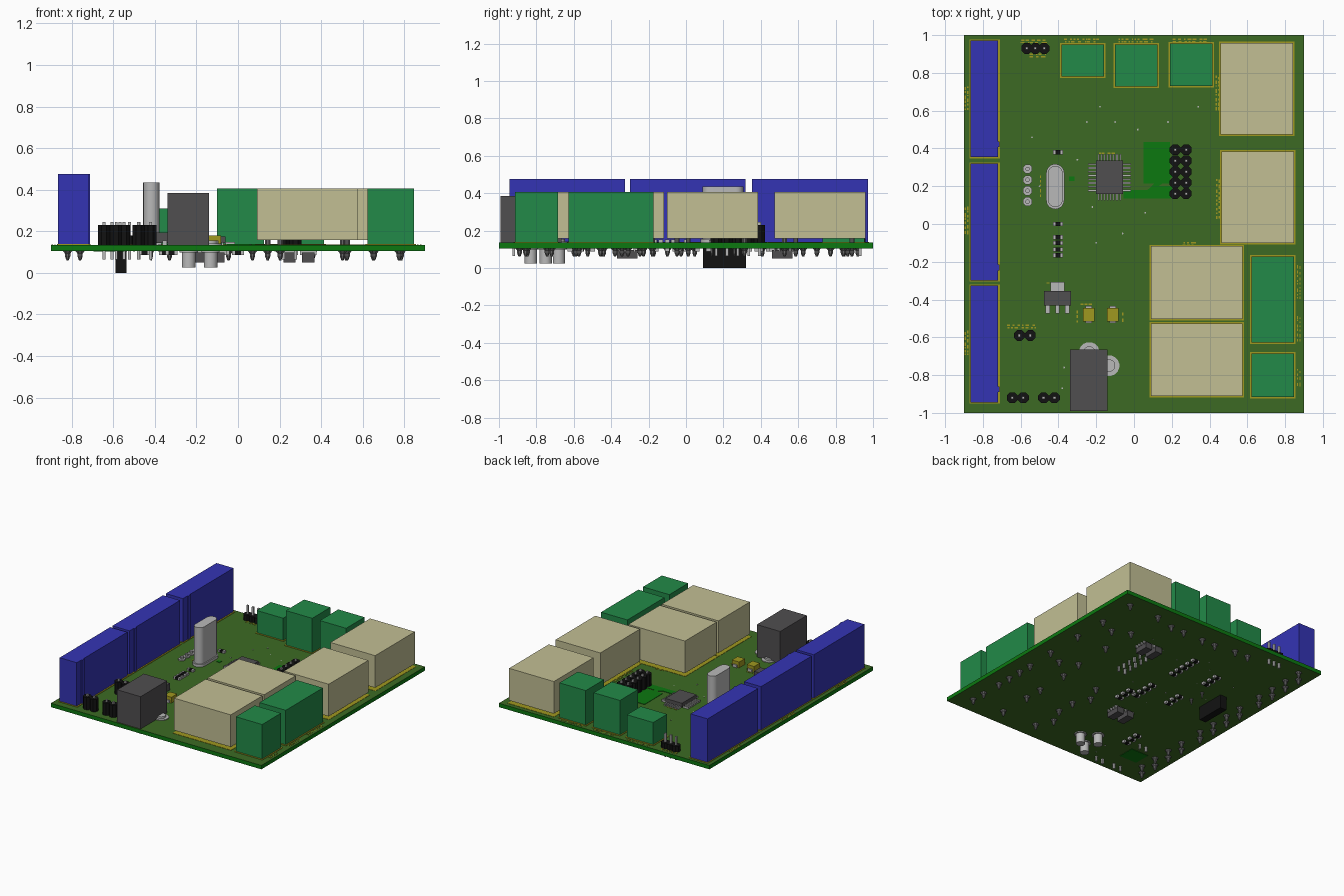
import bpy, bmesh, math, random
from mathutils import Matrix, Vector

random.seed(4)
cube = bpy.data.objects.get("Cube")
if cube:
    bpy.data.objects.remove(cube, do_unlink=True)


def material(name, *rgb):
    linear = [(c / 255 / 12.92) if c < 11 else ((c / 255 + .055) / 1.055) ** 2.4 for c in rgb] + [1]
    m = bpy.data.materials.new(name)
    m.use_nodes = True
    m.diffuse_color = linear
    m.node_tree.nodes["Principled BSDF"].inputs["Base Color"].default_value = linear
    return m


mask = material("solder_mask_olive", 60, 106, 35)
copper = material("board_green", 12, 120, 16)
blue = material("connector_blue", 52, 52, 180)
green = material("terminal_green", 34, 138, 72)
beige = material("relay_beige", 194, 191, 148)
gray = material("dark_gray", 80, 78, 80)
black = material("black_plastic", 18, 18, 18)
silver = material("light_silver", 185, 185, 185)
yellow = material("silkscreen_yellow", 160, 152, 32)
steel = material("pin_gray", 105, 105, 105)

BOTTOM, TOP = .105, .135


class Part:
    """Collects primitives into one mesh object of one colour."""

    def __init__(self, name, mat):
        self.name, self.mat, self.bm = name, mat, bmesh.new()

    def box(self, x, y, w, d, z0=TOP, z1=TOP + .004):
        m = Matrix.Translation((x, y, (z0 + z1) / 2)) @ Matrix.Diagonal((w, d, z1 - z0, 1))
        bmesh.ops.create_cube(self.bm, size=1, matrix=m)
        return self

    def rod(self, x, y, r, z0, z1, sides=8, low=None):
        m = Matrix.Translation((x, y, (z0 + z1) / 2)) @ Matrix.Rotation(math.pi / sides, 4, 'Z')
        bmesh.ops.create_cone(self.bm, cap_ends=True, segments=sides, radius1=r if low is None else low,
                              radius2=r, depth=z1 - z0, matrix=m)
        return self

    def prism(self, points, z0, z1):
        face = self.bm.faces.new([self.bm.verts.new((x, y, z0)) for x, y in points])
        out = bmesh.ops.extrude_face_region(self.bm, geom=[face])
        moved = [v for v in out["geom"] if isinstance(v, bmesh.types.BMVert)]
        bmesh.ops.translate(self.bm, verts=moved, vec=Vector((0, 0, z1 - z0)))
        bmesh.ops.recalc_face_normals(self.bm, faces=self.bm.faces[:])
        return self

    def done(self, smooth=False):
        mesh = bpy.data.meshes.new(self.name)
        self.bm.to_mesh(mesh)
        self.bm.free()
        mesh.materials.append(self.mat)
        ob = bpy.data.objects.new(self.name, mesh)
        bpy.context.collection.objects.link(ob)
        if smooth:
            bpy.ops.object.select_all(action='DESELECT')
            ob.select_set(True)
            bpy.context.view_layer.objects.active = ob
            bpy.ops.object.shade_smooth_by_angle(angle=math.radians(40))
        return ob


# Board: olive faces, bright green edges
board = Part("circuit_board", mask).box(0, 0, 1.8, 2, BOTTOM, TOP).done()
board.data.materials.append(copper)
for face in board.data.polygons:
    face.material_index = 0 if abs(face.normal.z) > .5 else 1

# Shared collections of small details
solder = Part("solder_pins", steel)
thin = Part("header_pins", silver)
silk = Part("silkscreen", yellow)


def solder_pin(x, y, r=.014):
    solder.rod(x, y, r, .08, TOP + .03)
    solder.rod(x, y, r, .06, .08, low=r * .4)
    solder.rod(x, y, r * 1.7, BOTTOM - .012, BOTTOM, low=r)


def silk_text(x, y, w, d):
    """Rows of tiny dashes filling a rectangle."""
    across = w > d
    length, rows = (w, max(1, round(d / .013))) if across else (d, max(1, round(w / .013)))
    for row in range(rows):
        t = -length / 2
        while t < length / 2:
            dash = random.uniform(.006, .02)
            s = (row - (rows - 1) / 2) * .013
            if across:
                silk.box(x + t, y + s, dash, .007, TOP, TOP + .002)
            else:
                silk.box(x + s, y + t, .007, dash, TOP, TOP + .002)
            t += dash + random.uniform(.006, .016)


# Tall blue connectors along one edge, each with a rib and staggered pins
for i, y in enumerate((-.635, .01, .663)):
    p = Part(f"blue_connector_{i + 1}", blue).box(-.792, y, .146, .618, TOP, .475)
    p.box(-.718, y - .24, .012, .03, TOP, .475).done()
    silk.box(-.79, y, .162, .63)
    for k in range(8):
        solder_pin(-.76 if k % 2 else -.82, y + (k - 3.5) * .073)
    silk_text(-.887, y + .01, .026, .13)

# Relays raised slightly on their pins
for i, (x, y, upright) in enumerate(((.65, .717, 1), (.655, .142, 1), (.333, -.31, 0), (.333, -.718, 0))):
    w, d = (.383, .485) if upright else (.485, .385)
    Part(f"relay_{i + 1}", beige).box(x, y, w, d, .157, .405).done()
    silk.box(x, y, w + .015, d + .015, TOP, TOP + .002)
    for u, v in ((-.19, 0), (-.13, .13), (-.13, -.13), (.17, .13), (.17, -.13)):
        solder_pin(x + (v if upright else u), y + (u if upright else v))

# Green screw terminals
terminals = ((-.272, .865, .225, .17, .31), (.012, .84, .225, .222, .405), (.302, .842, .225, .225, .405),
             (.735, -.4, .225, .455, .405), (.735, -.8, .225, .23, .405))
for i, (x, y, w, d, top) in enumerate(terminals):
    Part(f"green_terminal_{i + 1}", green).box(x, y, w, d, TOP, top).done()
    silk.box(x, y, w + .016, d + .016)
    count = 4 if d > .4 else 2
    for k in range(count):
        s = (k - (count - 1) / 2) * .115
        solder_pin(x + (.04 if x > .5 else s), y + (s if x > .5 else 0))
    if x < .5:
        silk_text(x, .972, .18, .024)

# Silkscreen labels
for label in ((-.525, .967, .13, .03), (-.5, .892, .09, .02), (.442, .7, .026, .18), (.445, .14, .03, .21),
              (.3, -.105, .07, .02), (.345, -.515, .14, .02), (-.59, -.543, .15, .03), (.872, -.3, .03, .18),
              (.872, -.55, .03, .13), (.872, -.81, .03, .08), (-.41, -.312, .09, .014), (-.24, -.425, .07, .014),
              (-.3, -.48, .014, .07), (-.06, -.48, .014, .06), (-.495, .2, .014, .1), (-.13, .375, .1, .014)):
    silk_text(*label)

# Exposed copper on both sides
pour = Part("copper_pour", copper)
pour.box(.12, .325, .14, .22, TOP, TOP + .003).box(.07, .158, .25, .045, TOP, TOP + .003)
pour.prism([(.06, .17), (.12, .225), (.2, .29), (.2, .25), (.13, .2), (.2, .2), (.2, .17)], TOP, TOP + .003)
pour.box(-.33, .24, .03, .025).box(-.62, -.74, .15, .13, BOTTOM - .003, BOTTOM).done()

# Power jack with three silver lugs
Part("power_jack", gray).box(-.24, -.828, .2, .325, TOP, .385).done()
lugs = Part("jack_lugs", silver)
for x, y in ((-.132, -.75), (-.237, -.68), (-.237, -.83)):
    lugs.rod(x, y, .033, .025, TOP + .02, 16)
    lugs.rod(x, y, .055, TOP, TOP + .006, 16).rod(x, y, .045, BOTTOM - .006, BOTTOM, 16)
lugs.done(smooth=True)


# Crystal can with a base rim
def stadium(r, half):
    arc = [(r * math.cos(a * math.pi / 10), r * math.sin(a * math.pi / 10)) for a in range(11)]
    return [(-.417 + x, .198 + half + y) for x, y in arc] + [(-.417 - x, .198 - half - y) for x, y in arc]


can = Part("crystal_can", silver).prism(stadium(.039, .07), TOP, .435)
can.prism(stadium(.048, .072), TOP, TOP + .02).done(smooth=True)
for side in (-1, 1):
    solder_pin(-.417, .198 + side * .06, .008)

# Pin headers made of octagonal cells
headers = Part("pin_headers", black)


def header(x, y, nx, ny, top, pitch=.058):
    for i in range(nx):
        for j in range(ny):
            px, py = x + (i - (nx - 1) / 2) * pitch, y + (j - (ny - 1) / 2) * pitch
            headers.rod(px, py, .0312, TOP, top)
            thin.box(px, py, .014, .014, .065, max(top + .012, .245))


header(-.615, -.92, 2, 1, .23)
header(-.45, -.92, 2, 1, .23)
header(-.578, -.59, 2, 1, .23)
header(-.522, .93, 3, 1, .18, .046)
header(.247, .277, 2, 5, .23)
headers.done()

# Socket below the board, its soldered pins showing above
Part("lower_socket", black).box(-.563, .205, .055, .23, 0, BOTTOM).done()
for k in range(4):
    thin.rod(-.563, .118 + k * .058, .026, TOP, TOP + .008).rod(-.563, .118 + k * .058, .012, TOP, TOP + .025)

# Quad flat chip with leads on four sides
Part("main_chip", gray).box(-.13, .247, .142, .178, TOP + .008, .175).done()
leads = Part("chip_leads", silver)
for k in range(8):
    for side in (-1, 1):
        leads.box(-.13 + side * .092, .247 + (k - 3.5) * .02, .045, .009, TOP, TOP + .014)
        leads.box(-.13 + (k - 3.5) * .016, .247 + side * .105, .008, .036, TOP, TOP + .014)

# Voltage regulator with tab and three legs
Part("regulator", gray).box(-.405, -.393, .142, .076, TOP + .008, .195).done()
leads.box(-.405, -.335, .075, .055, TOP, TOP + .025)
for k in (-1, 0, 1):
    leads.box(-.405 + k * .052, -.45, .022, .045, TOP, TOP + .02)

# Yellow capacitors
caps = Part("yellow_capacitors", yellow)
for x in (-.24, -.112):
    caps.box(x, -.48, .062, .07, TOP, .18)
    leads.box(x, -.48, .035, .09, TOP, TOP + .02)
caps.done()

# Small chip components on both faces
bodies = Part("chip_components", black)


def chip(x, y, under=False, w=.03):
    z0, z1 = (BOTTOM - .018, BOTTOM) if under else (TOP, TOP + .018)
    bodies.box(x, y, w, w * .9, z0, z1)
    for side in (-1, 1):
        leads.box(x + side * w * .75, y, w * .5, w * .85, z0, z1)


for y in (.38, 0, -.07, -.1, -.135, -.165):
    chip(-.403, y, w=.026)
for x, y, count in ((-.08, .58, 5), (-.07, .12, 4), (-.32, .12, 3), (0, -.04, 3), (-.35, .5, 3), (-.45, -.5, 3)):
    for k in range(count):
        chip(x, y - k * .06, True)

# Small outline packages under the board
under = Part("lower_chips", gray)
for x, y in ((.248, .515), (.338, .515), (-.185, -.315), (-.095, -.315)):
    under.box(x, y, .058, .11, .05, BOTTOM - .008)
    for k in range(4):
        leads.box(x, y + (k - 1.5) * .027, .08, .01, BOTTOM - .02, BOTTOM)
under.done()

# Plated holes scattered between the parts
for x, y in ((-.54, .46), (-.18, .62), (-.1, .54), (-.25, .54), (.02, .5), (.18, .54), (.34, .62), (-.5, .2),
             (-.2, -.1), (-.06, -.05), (.06, .06), (-.22, .09), (-.3, .34), (-.37, -.76), (-.38, -.87)):
    leads.rod(x, y, .005, BOTTOM - .002, TOP + .002, 6)

leads.done()
bodies.done()
solder.done()
thin.done()
silk.done()
